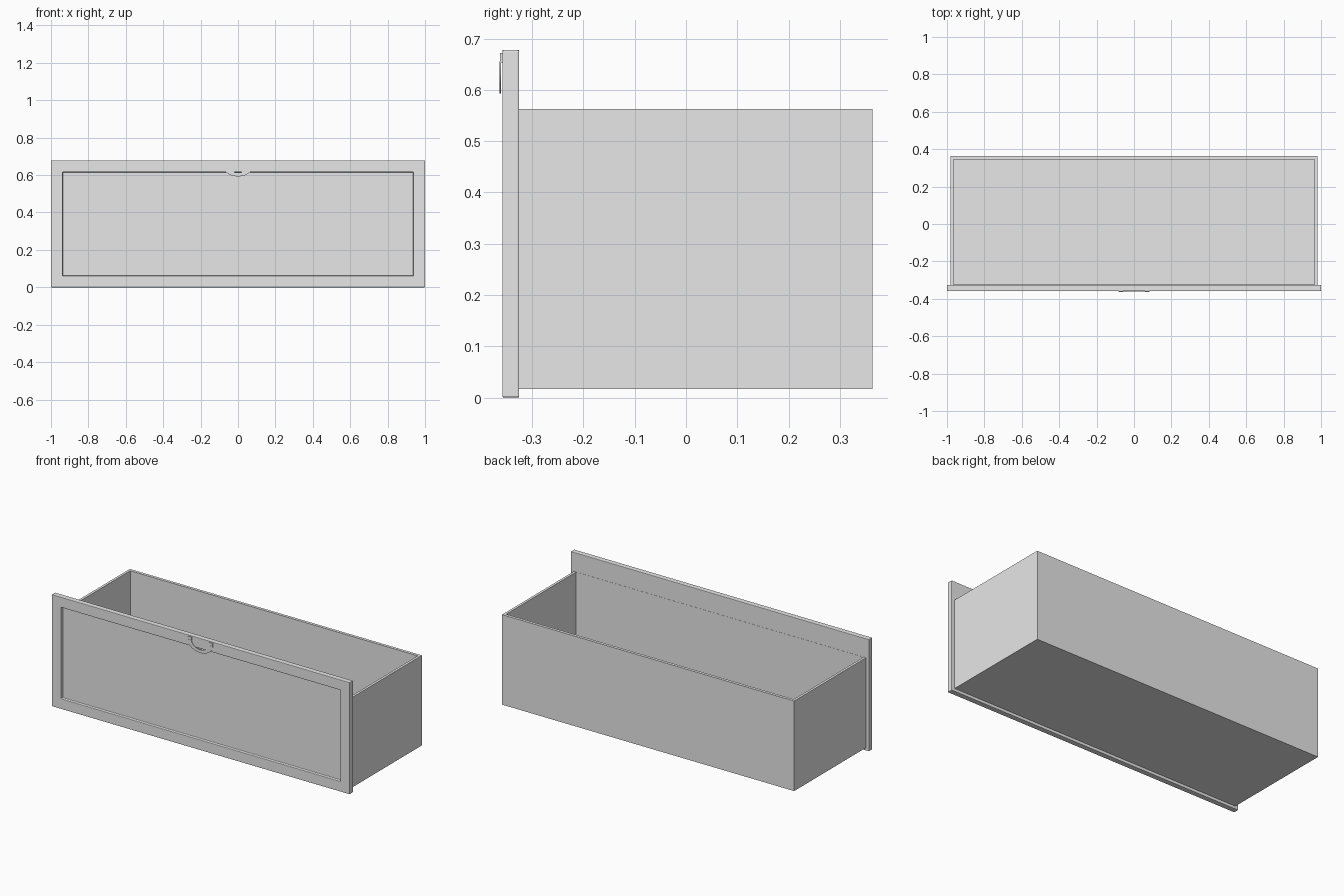
import bpy, bmesh
from math import pi, cos, sin

if "Cube" in bpy.data.objects:
    bpy.data.objects.remove(bpy.data.objects["Cube"], do_unlink=True)

GREY = (0.8, 0.8, 0.8, 1)
grey = bpy.data.materials.new("plain grey")
grey.use_nodes = True
grey.diffuse_color = GREY
grey.node_tree.nodes["Principled BSDF"].inputs["Base Color"].default_value = GREY


def finish(name, bm):
    bmesh.ops.recalc_face_normals(bm, faces=bm.faces)
    mesh = bpy.data.meshes.new(name)
    bm.to_mesh(mesh)
    bm.free()
    mesh.materials.append(grey)
    obj = bpy.data.objects.new(name, mesh)
    bpy.context.collection.objects.link(obj)
    return obj


def block(x, y, z):
    """Box mesh from (min, max) ranges on each axis."""
    bm = bmesh.new()
    bmesh.ops.create_cube(bm, size=1)
    for v in bm.verts:
        v.co = [r[0] if c < 0 else r[1] for c, r in zip(v.co, (x, y, z))]
    return bm


def face_towards(bm, axis, sign):
    bm.normal_update()
    return max(bm.faces, key=lambda f: f.normal[axis] * sign)


# Open tray: hollowed from the top, its front closed by the panel
WALL = 0.022
FRONT = -0.325
bm = block((-0.98, 0.98), (FRONT, 0.363), (0.017, 0.563))
top = face_towards(bm, 2, 1)
bmesh.ops.inset_region(bm, faces=[top], thickness=WALL)
for v in top.verts:
    if v.co.y < 0:
        v.co.y = FRONT + 0.001
    else:
        v.co.y = 0.363 - 0.018
floor = bmesh.ops.extrude_discrete_faces(bm, faces=[top])["faces"][0]
for v in floor.verts:
    v.co.z = 0.017 + WALL
finish("tray", bm)

# Front panel with a sunken centre field
bm = block((-1, 1), (-0.358, FRONT), (0, 0.678))
front = face_towards(bm, 1, -1)
bmesh.ops.inset_region(bm, faces=[front], thickness=0.088)
field = bmesh.ops.extrude_discrete_faces(bm, faces=[front])["faces"][0]
for v in field.verts:
    v.co.y += 0.018
panel = finish("front_panel", bm)
bevel = panel.modifiers.new("softened edges", "BEVEL")
bevel.width = 0.003
bevel.segments = 2

# Thin half-ring pull, with its ends stepped back to the panel
STEPS = 32
bm = bmesh.new()
rows = []
for i in range(STEPS + 1):
    a = pi + pi * i / STEPS
    rows.append([bm.verts.new((rx * cos(a), y, 0.655 + rz * sin(a)))
                 for rx, rz, y in ((0.084, 0.062, -0.363), (0.058, 0.042, -0.363),
                                   (0.058, 0.042, -0.361), (0.084, 0.062, -0.361))])
for a, b in zip(rows, rows[1:]):
    for k in range(4):
        n = (k + 1) % 4
        bm.faces.new((a[k], a[n], b[n], b[k]))
bm.faces.new(rows[0])
bm.faces.new(rows[-1])
finish("pull_ring", bm)

for side, s in (("right", -1), ("left", 1)):
    xs = sorted((s * 0.058, s * 0.084))
    finish("pull_foot_" + side, block(xs, (-0.362, -0.357), (0.653, 0.672)))
